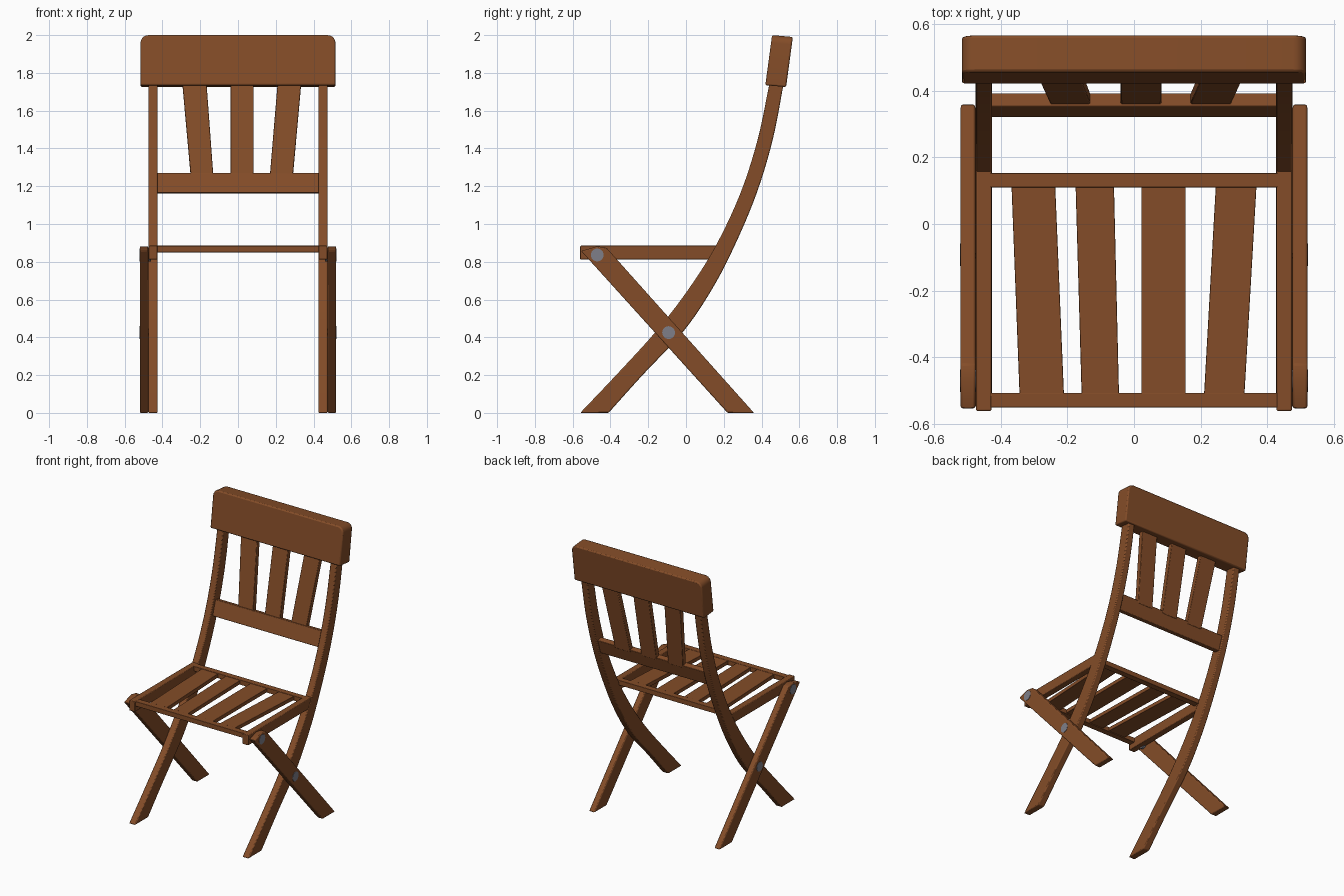
import bpy, bmesh, math
from mathutils import Vector

if "Cube" in bpy.data.objects:
    bpy.data.objects.remove(bpy.data.objects["Cube"])


def material(name, rgb):
    m = bpy.data.materials.new(name)
    m.diffuse_color = (*rgb, 1)
    m.use_nodes = True
    m.node_tree.nodes["Principled BSDF"].inputs["Base Color"].default_value = m.diffuse_color
    return m


WOOD = material("brown wood", (0.23, 0.073, 0.021))
STEEL = material("grey steel", (0.21, 0.21, 0.25))


def prism(name, pts, offset, mat=WOOD, bevel=0.006, segments=2):
    """Extrude a closed loop of 3D points along an offset vector."""
    bm = bmesh.new()
    face = bm.faces.new([bm.verts.new(p) for p in pts])
    res = bmesh.ops.extrude_face_region(bm, geom=[face], use_keep_orig=True)
    verts = [v for v in res["geom"] if isinstance(v, bmesh.types.BMVert)]
    bmesh.ops.translate(bm, vec=Vector(offset), verts=verts)
    bmesh.ops.recalc_face_normals(bm, faces=bm.faces)
    me = bpy.data.meshes.new(name)
    bm.to_mesh(me)
    bm.free()
    me.materials.append(mat)
    ob = bpy.data.objects.new(name, me)
    bpy.context.collection.objects.link(ob)
    if bevel:
        mod = ob.modifiers.new("bevel", "BEVEL")
        mod.width, mod.segments, mod.limit_method = bevel, segments, "ANGLE"
        mod.angle_limit = math.radians(35)
    bpy.ops.object.select_all(action="DESELECT")
    ob.select_set(True)
    bpy.context.view_layer.objects.active = ob
    bpy.ops.object.shade_smooth_by_angle(angle=math.radians(35))
    return ob


def side_profile(name, yz, x0, x1, **kw):
    return prism(name, [(x0, y, z) for y, z in yz], (x1 - x0, 0, 0), **kw)


def box_yz(y0, y1, z0, z1):
    return [(y0, z0), (y1, z0), (y1, z1), (y0, z1)]


def smooth(rows, steps=5):
    """Catmull-Rom through the rows."""
    rows = [Vector(r) for r in rows]
    ext = [2 * rows[0] - rows[1]] + rows + [2 * rows[-1] - rows[-2]]
    out = []
    for i in range(1, len(ext) - 2):
        a, b, c, d = ext[i - 1:i + 3]
        for k in range(steps):
            t = k / steps
            out.append(0.5 * (2 * b + (c - a) * t + (2 * a - 5 * b + 4 * c - d) * t * t
                              + (3 * b - a - 3 * c + d) * t ** 3))
    return out + [rows[-1]]


# curved post edges: height, front y, back y
rows = smooth([(0, -.56, -.41), (.2, -.37, -.23), (.43, -.16, -.015), (.65, .01, .135),
               (.88, .155, .255), (1.16, .287, .373), (1.45, .38, .46), (1.76, .445, .52)])
post = [(r[1], r[0]) for r in rows] + [(r[2], r[0]) for r in reversed(rows)]
front_leg = [(.22, 0), (.36, 0), (-.386, .835), (-.42, .873), (-.47, .882), (-.555, .857)]

for s, side in ((-1, "left"), (1, "right")):
    side_profile("curved_post_" + side, post, s * .425, s * .475)
    side_profile("crossing_leg_" + side, front_leg, s * .475, s * .52)
    side_profile("seat_rail_" + side, box_yz(-.56, .17, .812, .885), s * .427, s * .473, bevel=.004)
    # pivot bolts
    for n, (cy, cz) in (("seat", (-.47, .836)), ("crossing", (-.092, .425))):
        ring = [(cy + .034 * math.cos(a * math.pi / 12), cz + .034 * math.sin(a * math.pi / 12))
                for a in range(24)]
        side_profile(f"{n}_bolt_{side}", ring, s * .46, s * .522, mat=STEEL, bevel=0)

# seat cross bars
side_profile("seat_front_bar", box_yz(-.55, -.506, .85, .884), -.43, .43, bevel=.002)
side_profile("seat_back_bar", box_yz(.11, .153, .85, .885), -.47, .47, bevel=.002)

# seat slats: front left, front right, back left, back right x
for i, (a, b, c, d) in enumerate([(-.343, -.21, -.367, -.236), (-.157, -.045, -.175, -.06),
                                  (.022, .155, .022, .155), (.21, .331, .245, .367)]):
    prism(f"seat_slat_{i + 1}", [(a, -.51, .855), (b, -.51, .855), (d, .113, .855), (c, .113, .855)],
          (0, 0, .027), bevel=.002)

# lower back rail
side_profile("back_rail", [(.32, 1.165), (.36, 1.16), (.393, 1.262), (.353, 1.272)], -.43, .43, bevel=.004)

# back slats: bottom left, bottom right, top left, top right x
for i, (a, b, c, d) in enumerate([(-.25, -.13, -.295, -.167), (-.04, .082, -.04, .082), (.168, .29, .21, .335)]):
    prism(f"back_slat_{i + 1}", [(a, .356, 1.25), (b, .356, 1.25), (d, .455, 1.75), (c, .455, 1.75)],
          (0, .034, -.006), bevel=.004)

# headrest with rounded upper corners
head = [(-.516, 1.732), (.516, 1.732)]
for cx, start in ((.476, 0), (-.476, 90)):
    head += [(cx + .04 * math.cos(math.radians(start + k * 18)), 1.957 + .04 * math.sin(math.radians(start + k * 18)))
             for k in range(6)]
prism("headrest", [(x, .42 + (z - 1.732) * .135, z + .003) for x, z in head], (0, .11, -.01), bevel=.008)
